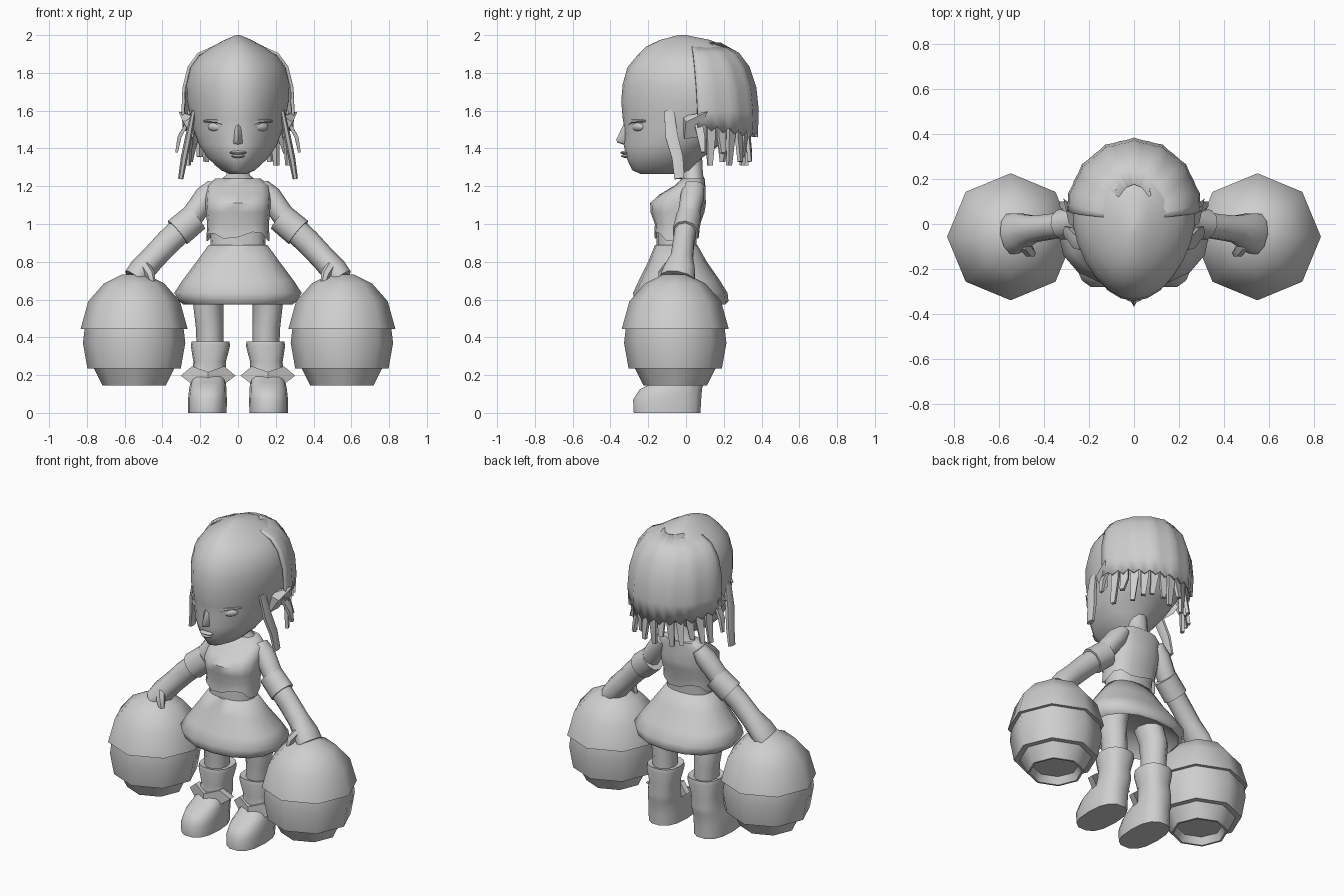
import bpy, bmesh, math
from mathutils import Vector, Matrix

if "Cube" in bpy.data.objects:
    bpy.data.objects.remove(bpy.data.objects["Cube"])

clay = bpy.data.materials.new("clay_grey")
clay.diffuse_color = (0.62, 0.62, 0.62, 1)
clay.use_nodes = True
clay.node_tree.nodes["Principled BSDF"].inputs["Base Color"].default_value = clay.diffuse_color


def finish(bm, name, angle=45):
    bmesh.ops.recalc_face_normals(bm, faces=bm.faces)
    me = bpy.data.meshes.new(name)
    bm.to_mesh(me)
    bm.free()
    me.materials.append(clay)
    me.shade_smooth()
    me.set_sharp_from_angle(angle=math.radians(angle))
    ob = bpy.data.objects.new(name, me)
    bpy.context.collection.objects.link(ob)
    return ob


def bridge(bm, rings, closed=True, cap_start=True, cap_end=True):
    rings = [[bm.verts.new(p) for p in r] for r in rings]
    n = len(rings[0])
    for a, b in zip(rings, rings[1:]):
        for i in range(n if closed else n - 1):
            j = (i + 1) % n
            bm.faces.new((a[i], a[j], b[j], b[i]))
    if cap_start:
        bm.faces.new(rings[0])
    if cap_end:
        bm.faces.new(rings[-1])


def loft(name, sections, n=16, power=2.0, taper=0.0, caps=(True, True), angle=45,
         wave=None, start=0.0):
    """Stack horizontal superellipse rings (z, cx, cy, rx, ry); wave(i, t) lifts the first ring."""
    bm = bmesh.new()
    rings = []
    for k, (z, cx, cy, rx, ry) in enumerate(sections):
        ring = []
        for i in range(n):
            t = start + math.tau * i / n
            c, s = math.cos(t), math.sin(t)
            x = math.copysign(abs(c) ** (2 / power), c) * rx * (1 + taper * s)
            y = math.copysign(abs(s) ** (2 / power), s) * ry
            ring.append((cx + x, cy + y, z + (wave(i, t) if wave and k == 0 else 0)))
        rings.append(ring)
    bridge(bm, rings, True, *caps)
    return finish(bm, name, angle)


def sweep(name, path, n=8, side=(0, 1, 0), angle=50):
    """Sweep an ellipse along (x, y, z, radius along side, other radius)."""
    bm = bmesh.new()
    pts = [Vector(p[:3]) for p in path]
    rings = []
    for k, p in enumerate(path):
        t = (pts[min(k + 1, len(pts) - 1)] - pts[max(k - 1, 0)]).normalized()
        u = Vector(side)
        u = (u - t * u.dot(t)).normalized()
        v = t.cross(u)
        rings.append([pts[k] + u * p[3] * math.cos(a) + v * p[4] * math.sin(a)
                      for a in [math.tau * (i + 0.5) / n for i in range(n)]])
    bridge(bm, rings)
    return finish(bm, name, angle)


def ball(name, loc, radii, turn=0.0):
    bm = bmesh.new()
    m = Matrix.Translation(loc) @ Matrix.Rotation(turn, 4, 'Z') @ Matrix.Diagonal((*radii, 1))
    bmesh.ops.create_uvsphere(bm, u_segments=12, v_segments=8, radius=1, matrix=m)
    return finish(bm, name)


def hull(name, points, angle=45):
    bm = bmesh.new()
    for p in points:
        bm.verts.new(p)
    bmesh.ops.convex_hull(bm, input=bm.verts)
    return finish(bm, name, angle)


# Head with the swept-back hair top
loft("head", [(1.265, 0, -.13, .045, .11), (1.285, 0, -.12, .09, .165), (1.35, 0, -.115, .16, .2),
              (1.42, 0, -.075, .205, .255), (1.5, 0, -.025, .235, .3), (1.56, 0, -.012, .25, .323),
              (1.65, 0, 0, .268, .343), (1.74, 0, 0, .272, .335), (1.83, 0, -.005, .25, .305),
              (1.89, 0, 0, .205, .26), (1.94, 0, 0, .135, .21), (1.975, 0, -.005, .07, .13),
              (2.0, 0, -.02, .01, .02)], n=24, taper=.16, angle=60)

# Back hair sheet with shallow ridges and ragged hem
bm = bmesh.new()
rings = []
count = 29
for z, rx, ry, cy in [(1.955, .08, .17, .0), (1.9, .205, .265, 0), (1.83, .255, .315, 0),
                      (1.72, .282, .345, .005), (1.6, .287, .352, .01), (1.46, .28, .345, .012)]:
    ring = []
    for i in range(count):
        t = math.radians(8 + 164 * i / (count - 1))
        k = 1.02 + (.025 if i % 4 == 2 else 0)
        drop = (.05 * (1 - math.sin(t)) + .03 * (i % 2)) if z == 1.46 else 0
        ring.append((rx * k * math.cos(t) * (1 + .05 * math.sin(t)), cy + ry * k * math.sin(t), z + drop))
    rings.append(ring)
bridge(bm, rings, False, False, False)
sheet = finish(bm, "back_hair", 50)
mod = sheet.modifiers.new("thickness", 'SOLIDIFY')
mod.thickness = .015
mod.offset = 0

# Hanging locks round the back
for i in range(13):
    t = math.radians(22 + 136 * i / 12)
    c, s = math.cos(t), math.sin(t)
    low = 1.31 + .045 * (i % 3 == 1) + .02 * (i % 2)
    rad = [(.27, .325, 1.6), (.275, .325, 1.46), (.285 + .02 * (i % 2), .31 + .025 * (i % 2), low)]
    sweep("hair_lock", [(a * c, .01 + b * s, z, w, .014) for (a, b, z), w in zip(rad, (.03, .032, .018))],
          n=4, side=(-s, c, 0), angle=30)

for sx in (-1, 1):
    # Long lock in front of each ear, and a shorter one behind
    sweep("side_lock", [(sx * .235, -.09, 1.6, .03, .012), (sx * .262, -.075, 1.46, .038, .018),
                        (sx * .285, -.045, 1.35, .034, .018), (sx * .303, -.035, 1.24, .03, .014)],
          n=6, angle=40)
    sweep("ear_lock", [(sx * .255, .06, 1.56, .03, .012), (sx * .31, .08, 1.46, .028, .014),
                       (sx * .325, .09, 1.38, .014, .01)], n=4, angle=30)
    # Pointed ear
    hull("ear", [(sx * x, y, z) for x, y, z in [(.235, -.02, 1.57), (.25, .05, 1.58), (.25, .06, 1.46),
                                                (.235, -.01, 1.45), (.29, .0, 1.54), (.315, .115, 1.595)]])
    # Eye under a slanted upper lid
    ball("eye", (sx * .118, -.255, 1.515), (.05, .022, .025), sx * math.radians(33))
    sweep("eyelid", [(sx * .05, -.305, 1.518, .01, .008), (sx * .11, -.279, 1.545, .014, .011),
                     (sx * .178, -.218, 1.545, .008, .006)], n=6)

# Nose and lips
hull("nose", [(0, -.325, 1.54), (0, -.37, 1.445), (0, -.362, 1.43), (-.03, -.315, 1.425),
              (.03, -.315, 1.425), (-.015, -.32, 1.52), (.015, -.32, 1.52), (0, -.31, 1.415)], 60)
ball("upper_lip", (0, -.322, 1.378), (.045, .026, .01))
ball("lower_lip", (0, -.318, 1.36), (.036, .026, .01))

# Neck
loft("neck", [(1.19, 0, .04, .11, .06), (1.235, 0, .04, .09, .058), (1.26, 0, .035, .062, .055),
              (1.36, 0, .03, .058, .055)], n=12)

# Sleeveless top with ragged hem, bare waist below it
loft("top_garment", [(.93, 0, -.05, .168, .118), (1.0, 0, -.045, .163, .12), (1.06, 0, -.045, .17, .142),
                     (1.11, 0, -.042, .172, .148), (1.155, 0, -.02, .17, .122), (1.205, 0, .022, .165, .08),
                     (1.24, 0, .038, .12, .062)], n=16, power=2.5, caps=(False, True),
     wave=lambda i, t: .035 * (i % 4 in (1, 2)) - .02 * abs(math.cos(t)))
loft("waist", [(.86, 0, -.05, .148, .105), (.93, 0, -.05, .145, .105), (1.04, 0, -.04, .15, .115)], n=16, power=2.4)

# Flared skirt with turned-in hem
loft("skirt", [(.66, 0, -.035, .2, .17), (.575, 0, -.025, .29, .235), (.59, 0, -.025, .31, .25),
               (.635, 0, -.03, .338, .25), (.7, 0, -.035, .295, .215), (.8, 0, -.045, .22, .155),
               (.89, 0, -.052, .155, .112)], n=16, power=2.3, angle=65)

for sx in (-1, 1):
    # Upper arm, elbow cuff, forearm with mitt hand
    sweep("upper_arm", [(sx * .125, .045, 1.205, .055, .04), (sx * .165, .035, 1.15, .065, .062),
                        (sx * .25, .01, 1.03, .058, .06)], n=10)
    sweep("elbow_cuff", [(sx * .225, .015, 1.035, .068, .078), (sx * .32, -.003, .955, .07, .08)], n=10)
    sweep("forearm", [(sx * .29, 0, .98, .06, .068), (sx * .37, -.012, .905, .058, .068),
                      (sx * .45, -.022, .82, .062, .066), (sx * .51, -.035, .755, .088, .07),
                      (sx * .545, -.045, .71, .095, .065)], n=10)
    sweep("thumb", [(sx * .49, -.09, .775, .03, .028), (sx * .465, -.125, .735, .026, .026),
                    (sx * .455, -.13, .695, .018, .018)], n=6)

    # Round basket: domed lid, bulging body, stepped foot with a recess beneath
    def rings_of(rows):
        return [(z, sx * .55, -.057, r, r) for z, r in rows]
    loft("basket_lid", rings_of([(.445, .25), (.445, .283), (.59, .243), (.685, .16), (.732, .065), (.735, .01)]),
         n=8, angle=50)
    loft("basket_body", rings_of([(.235, .2), (.235, .247), (.37, .271), (.445, .262)]), n=8, angle=50)
    loft("basket_foot", rings_of([(.19, .135), (.145, .155), (.145, .168), (.24, .215)]), n=8, angle=50)

    # Leg, boot and ankle bow
    loft("leg", [(.3, sx * .147, 0, .07, .08), (.45, sx * .15, 0, .073, .083), (.57, sx * .157, -.01, .08, .095),
                 (.72, sx * .12, -.03, .085, .1)], n=10)
    loft("boot", [(0, sx * .162, -.1, .102, .18), (.07, sx * .162, -.1, .103, .184),
                  (.125, sx * .16, -.08, .099, .168), (.16, sx * .158, -.04, .094, .135),
                  (.2, sx * .154, 0, .09, .1), (.27, sx * .15, 0, .086, .094),
                  (.355, sx * .146, 0, .104, .11), (.378, sx * .145, 0, .1, .106),
                  (.37, sx * .145, 0, .07, .08)], n=14, power=2.5)
    outline = [(-.145, 0), (-.085, .05), (0, .02), (.085, .05), (.145, 0), (.085, -.045), (0, -.025), (-.085, -.045)]
    bm = bmesh.new()
    bridge(bm, [[(sx * .158 + x, off - .125 + .45 * abs(x), .197 + z) for x, z in outline] for off in (0, .04)],
           True, False, False)
    bm.verts.ensure_lookup_table()
    for base in (0, 8):
        v = [bm.verts[base + i] for i in range(8)]
        bm.faces.new((v[0], v[1], v[2], v[6], v[7]))
        bm.faces.new((v[2], v[3], v[4], v[5], v[6]))
    finish(bm, "ankle_bow", 30)
